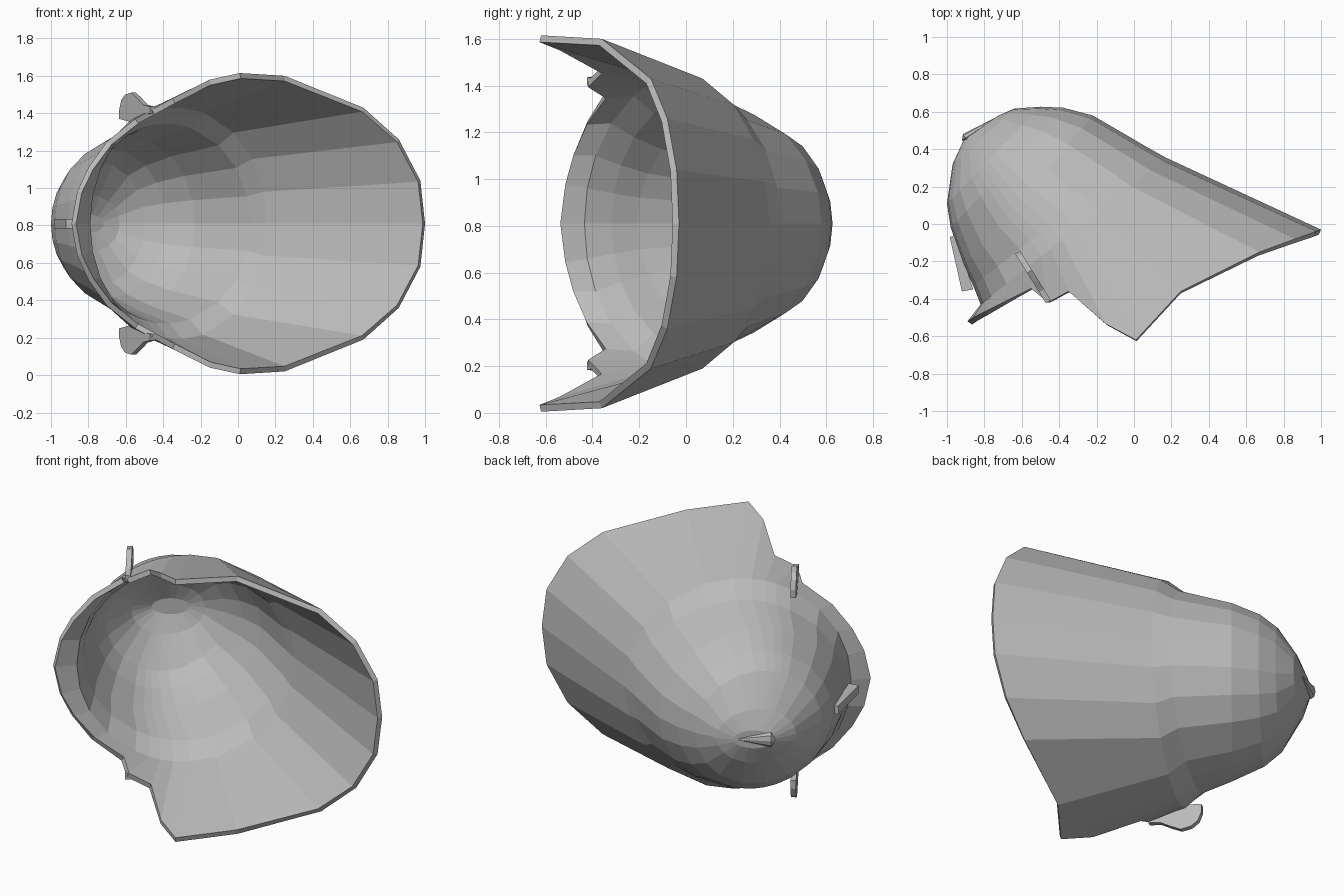
import bpy, bmesh, math
from mathutils import Vector

cube = bpy.data.objects.get("Cube")
if cube:
    bpy.data.objects.remove(cube)

MID = 0.81  # height of the symmetry plane

steel = bpy.data.materials.new("grey_steel")
steel.use_nodes = True
GREY = (0.5, 0.5, 0.5, 1)
steel.diffuse_color = GREY
steel.node_tree.nodes["Principled BSDF"].inputs["Base Color"].default_value = GREY


def finish(name, bm):
    bmesh.ops.recalc_face_normals(bm, faces=bm.faces)
    mesh = bpy.data.meshes.new(name)
    bm.to_mesh(mesh)
    bm.free()
    mesh.materials.append(steel)
    obj = bpy.data.objects.new(name, mesh)
    bpy.context.collection.objects.link(obj)
    return obj


def plate(name, points, offset):
    """Flat outline pushed out along an offset vector."""
    bm = bmesh.new()
    face = bm.faces.new([bm.verts.new(p) for p in points])
    out = bmesh.ops.extrude_face_region(bm, geom=[face], use_keep_orig=True)
    moved = [v for v in out["geom"] if isinstance(v, bmesh.types.BMVert)]
    bmesh.ops.translate(bm, verts=moved, vec=offset)
    return finish(name, bm)


# Half of the rim from the tail to the brow: x, y, distance from the mid plane
rim_half = [
    (1, -.03, 0), (.975, -.04, .23), (.86, -.08, .45), (.67, -.15, .62),
    (.25, -.36, .79), (.01, -.62, .805), (-.15, -.535, .77), (-.35, -.36, .67),
    (-.46, -.42, .61), (-.55, -.345, .56), (-.7, -.42, .44), (-.8, -.47, .3),
    (-.86, -.5, .17), (-.89, -.52, 0)]
angles = [0, 16, 34, 52, 74, 88, 97, 104, 110, 118, 136, 152, 166, 180]

# Skull rings: tail side point, brow side point, half width
rings = [
    ((.17, .355), (-.82, -.43), .645),
    ((.08, .405), (-.86, -.33), .56),
    ((-.22, .58), (-.91, -.22), .485),
    ((-.38, .622), (-.98, -.02), .42),
    ((-.5, .627), (-1, .11), .345),
    ((-.64, .617), (-.97, .32), .165),
    ((-.73, .577), (-.91, .45), .055)]


def full_loop(half):
    mirrored = [(x, y, -s) for x, y, s in half[-2:0:-1]]
    return [Vector((x, y, s + MID)) for x, y, s in half + mirrored]


def ring_half(tail, brow, width):
    tail, brow = Vector(tail), Vector(brow)
    centre, arm = (tail + brow) / 2, (tail - brow) / 2
    result = []
    for a in angles:
        p = centre + arm * math.cos(math.radians(a))
        result.append((p.x, p.y, width * math.sin(math.radians(a))))
    return result


# Helmet shell with flared tail and brow
bm = bmesh.new()
loops = [[bm.verts.new(p) for p in full_loop(half)]
         for half in [rim_half] + [ring_half(*r) for r in rings]]
count = len(loops[0])
for low, high in zip(loops, loops[1:]):
    for i in range(count):
        j = (i + 1) % count
        bm.faces.new((low[i], low[j], high[j], high[i]))
bm.faces.new(loops[-1])
shell = finish("helmet_shell", bm)
# the open shell's normals must point away from its hollow
cap = shell.data.polygons[len(shell.data.polygons) - 1]
if cap.normal.y < 0:
    shell.data.flip_normals()
solid = shell.modifiers.new("thickness", "SOLIDIFY")
solid.thickness = 0.03
solid.offset = -1

# Small spike lying along the crown, widening towards the brow
bm = bmesh.new()
lean = Vector((-.82, -.57, 0))
rise = Vector((-.57, .82, 0))
tip = bm.verts.new((-.73, .575, MID))
end = Vector((-.9, .46, MID))
ring = [bm.verts.new(end + rise * .025 * math.cos(a)
                     + Vector((0, 0, .045 * math.sin(a))))
        for a in (i * math.tau / 8 for i in range(8))]
nose = bm.verts.new(end + lean * .025)
for i in range(8):
    j = (i + 1) % 8
    bm.faces.new((ring[i], ring[j], tip))
    bm.faces.new((ring[j], ring[i], nose))
finish("crown_spike", bm)

# Fin on the brow
fin = [(-.985, -.07), (-.92, -.36), (-.86, -.35), (-.895, -.24), (-.96, -.06)]
plate("brow_fin", [(x, y, MID - .025) for x, y in fin], (0, 0, .05))

# Leaf-shaped ear tabs: distance along the tab, distance from the mid plane
tab = [(0, .56), (0, .61), (.02, .66), (.06, .69), (.12, .7), (.18, .67),
       (.24, .635), (.31, .625), (.31, .59), (.2, .575), (.1, .545)]
along = Vector((.53, -.85, 0))
for side, name in ((1, "upper_ear_tab"), (-1, "lower_ear_tab")):
    points = [Vector((-.635, -.16, MID + side * s)) + along * t for t, s in tab]
    plate(name, points, (.026, .016, 0))
